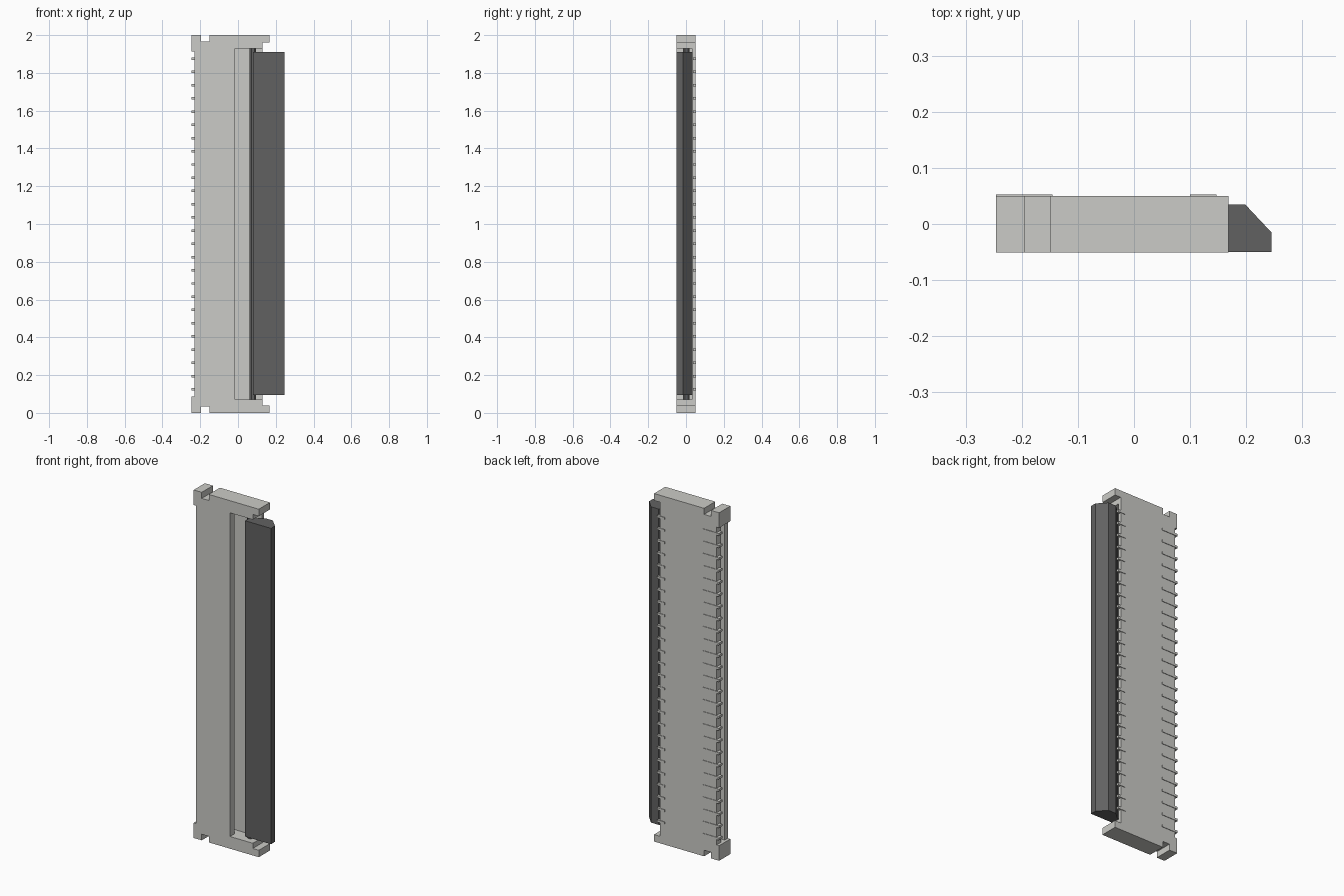
import bpy, bmesh, math
from mathutils import Vector

if "Cube" in bpy.data.objects:
    bpy.data.objects.remove(bpy.data.objects["Cube"])


def material(name, rgb):
    m = bpy.data.materials.new(name)
    m.diffuse_color = (*rgb, 1)
    m.use_nodes = True
    m.node_tree.nodes["Principled BSDF"].inputs["Base Color"].default_value = m.diffuse_color
    return m


LIGHT = material("light_plastic", (0.60, 0.60, 0.57))
DARK = material("dark_plastic", (0.12, 0.12, 0.12))


def prism(name, points, lo, hi, axis, mat=None):
    """Extrude a 2D outline: axis 'z' takes (x, y) points, axis 'y' takes (x, z) points."""
    bm = bmesh.new()
    place = (lambda p: (p[0], p[1], lo)) if axis == 'z' else (lambda p: (p[0], lo, p[1]))
    face = bm.faces.new([bm.verts.new(place(p)) for p in points])
    new = bmesh.ops.extrude_face_region(bm, geom=[face])['geom']
    shift = Vector((0, 0, hi - lo)) if axis == 'z' else Vector((0, hi - lo, 0))
    bmesh.ops.translate(bm, vec=shift, verts=[v for v in new if isinstance(v, bmesh.types.BMVert)])
    bmesh.ops.recalc_face_normals(bm, faces=bm.faces)
    me = bpy.data.meshes.new(name)
    bm.to_mesh(me)
    bm.free()
    ob = bpy.data.objects.new(name, me)
    bpy.context.collection.objects.link(ob)
    if mat:
        me.materials.append(mat)
    return ob


def rect(a, b, c, d):
    return [(a, c), (b, c), (b, d), (a, d)]


def cut(body, cutter):
    m = body.modifiers.new("cut", 'BOOLEAN')
    m.operation, m.object, m.solver = 'DIFFERENCE', cutter, 'EXACT'
    cutter.hide_render = True
    cutter.hide_viewport = True


# Housing: half outline with end ears and notches, mirrored about mid height
half = [(0.13, 0.04), (0.168, 0.04), (0.168, 0), (-0.15, 0), (-0.15, 0.035),
        (-0.195, 0.035), (-0.195, 0), (-0.246, 0), (-0.246, 0.087), (-0.23, 0.087)]
outline = half + [(x, 2 - z) for x, z in reversed(half)]
housing = prism("housing", outline, -0.051, 0.050, 'y', LIGHT)

# Front pocket with the cable slot running back under the front cover
cut(housing, prism("pocket_cutter",
                   [(-0.015, -0.2), (0.3, -0.2), (0.3, 0.033), (-0.13, 0.033),
                    (-0.13, -0.012), (-0.015, -0.012)], 0.07, 1.93, 'z'))
# Groove along the solder side
cut(housing, prism("groove_cutter", rect(-0.4, -0.205, -0.022, 0.010), 0.087, 1.913, 'z'))

# Contacts: a solder tail on the left and a contact tip on the right, per pitch
for i in range(26):
    z = 0.125 + 0.07 * i
    prism(f"solder_tail_{i}", [(-0.246, 0.022), (-0.207, 0.022), (-0.207, 0.045),
                               (-0.145, 0.045), (-0.145, 0.053), (-0.246, 0.053)],
          z - 0.0065, z + 0.0065, 'z', LIGHT)
    prism(f"contact_tip_{i}", rect(0.10, 0.147, 0.038, 0.053),
          z - 0.0065, z + 0.0065, 'z', LIGHT)

# Flip lock with bevelled edge
prism("flip_lock", [(0.08, -0.050), (0.245, -0.050), (0.245, -0.015), (0.198, 0.035),
                    (0.15, 0.035), (0.115, 0.004), (0.08, 0.004)], 0.095, 1.91, 'z', DARK)

# Hinge rod resting in the end walls
prism("hinge_rod", [(0.079 + 0.019 * math.cos(math.pi * (k + 0.5) / 4),
                     0.002 + 0.019 * math.sin(math.pi * (k + 0.5) / 4)) for k in range(8)],
      0.07, 1.93, 'z', DARK)
